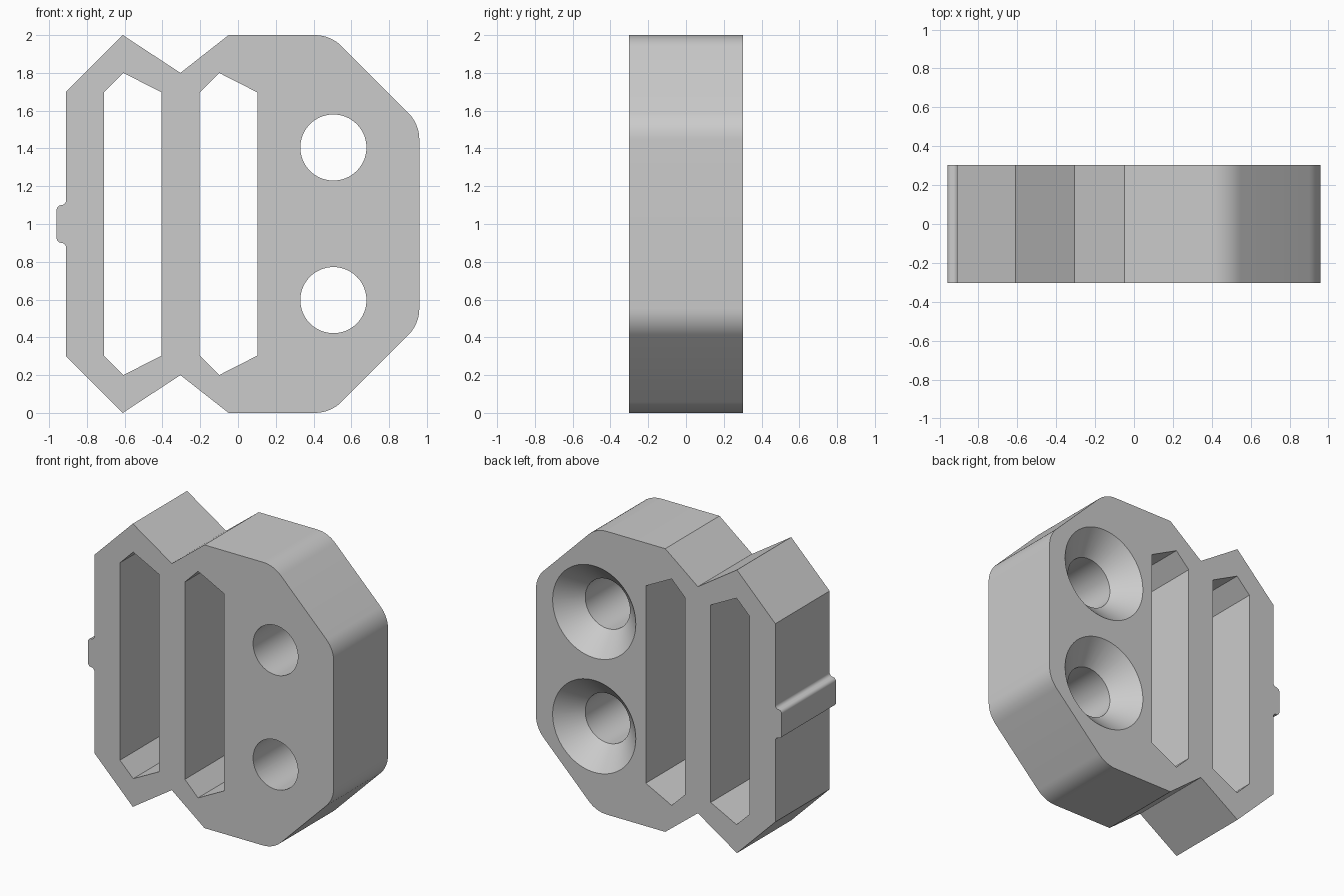
import bpy, bmesh, math
from mathutils import Vector

HALF = 0.303  # half of the plate thickness

cube = bpy.data.objects.get("Cube")
if cube:
    bpy.data.objects.remove(cube, do_unlink=True)

grey = bpy.data.materials.new("light grey")
grey.use_nodes = True
grey.diffuse_color = (0.6, 0.6, 0.6, 1)
grey.node_tree.nodes["Principled BSDF"].inputs["Base Color"].default_value = (0.6, 0.6, 0.6, 1)


def mirrored(half):
    """Complete an upper half profile by mirroring it about z = 1."""
    return half + [(x, 2 - z, r) for x, z, r in reversed(half)]


def rounded(corners, steps=8):
    """Replace each (x, z, radius) corner with an arc."""
    points = []
    for i, (x, z, r) in enumerate(corners):
        c = Vector((x, z))
        if r == 0:
            points.append(c)
            continue
        a = (Vector(corners[i - 1][:2]) - c).normalized()
        b = (Vector(corners[(i + 1) % len(corners)][:2]) - c).normalized()
        half = a.angle(b) / 2
        centre = c + (a + b).normalized() * r / math.sin(half)
        start = c + a * r / math.tan(half) - centre
        end = c + b * r / math.tan(half) - centre
        full = start.angle(end)
        for s in range(steps + 1):
            t = s / steps
            points.append(centre + (start * math.sin((1 - t) * full)
                                    + end * math.sin(t * full)) / math.sin(full))
    return points


def loft(name, rings):
    """Join matching rings of points into a closed solid."""
    bm = bmesh.new()
    loops = [[bm.verts.new(p) for p in ring] for ring in rings]
    n = len(loops[0])
    for lo, hi in zip(loops, loops[1:]):
        for i in range(n):
            j = (i + 1) % n
            bm.faces.new((lo[i], lo[j], hi[j], hi[i]))
    bm.faces.new(loops[0])
    bm.faces.new(loops[-1])
    bmesh.ops.recalc_face_normals(bm, faces=bm.faces)
    mesh = bpy.data.meshes.new(name)
    bm.to_mesh(mesh)
    bm.free()
    mesh.materials.append(grey)
    obj = bpy.data.objects.new(name, mesh)
    bpy.context.collection.objects.link(obj)
    return obj


def prism(name, outline, depth):
    return loft(name, [[(p.x, y, p.y) for p in outline] for y in (-depth, depth)])


def lathe(name, x, z, profile, sides=64):
    """Revolve (radius, y) pairs about a front-to-back axis."""
    angles = [math.tau * i / sides for i in range(sides)]
    return loft(name, [[(x + r * math.cos(a), y, z + r * math.sin(a)) for a in angles]
                       for r, y in profile])


# Plate outline with the side nub, notched top and rounded right corners
outline = mirrored([
    (-0.96, 1.1, 0.025), (-0.91, 1.1, 0.0249), (-0.91, 1.7, 0), (-0.61, 2, 0),
    (-0.305, 1.8, 0), (-0.05, 2, 0), (0.49, 2, 0.2), (0.96, 1.53, 0.2)])
plate = prism("bracket_plate", rounded(outline), HALF)

# Two pointed slots
cutters = []
for name, x in (("left_slot_cutter", -0.1), ("right_slot_cutter", -0.607)):
    slot = mirrored([(x - 0.103, 1.697, 0), (x, 1.8, 0), (x + 0.202, 1.697, 0)])
    cutters.append(prism(name, rounded(slot), HALF + 0.1))

# Two screw holes, countersunk from the back
for name, z in (("upper_hole_cutter", 1.405), ("lower_hole_cutter", 0.597)):
    cutters.append(lathe(name, 0.505, z, [
        (0.175, -HALF - 0.1), (0.175, HALF - 0.15), (0.375, HALF + 0.05)]))

bpy.ops.object.select_all(action="DESELECT")
bpy.context.view_layer.objects.active = plate
plate.select_set(True)
for cutter in cutters:
    cutter.hide_render = True
    mod = plate.modifiers.new(cutter.name, "BOOLEAN")
    mod.operation = "DIFFERENCE"
    mod.solver = "EXACT"
    mod.object = cutter
    bpy.ops.object.modifier_apply(modifier=mod.name)
    bpy.data.objects.remove(cutter, do_unlink=True)

bpy.ops.object.shade_smooth_by_angle(angle=math.radians(30))
